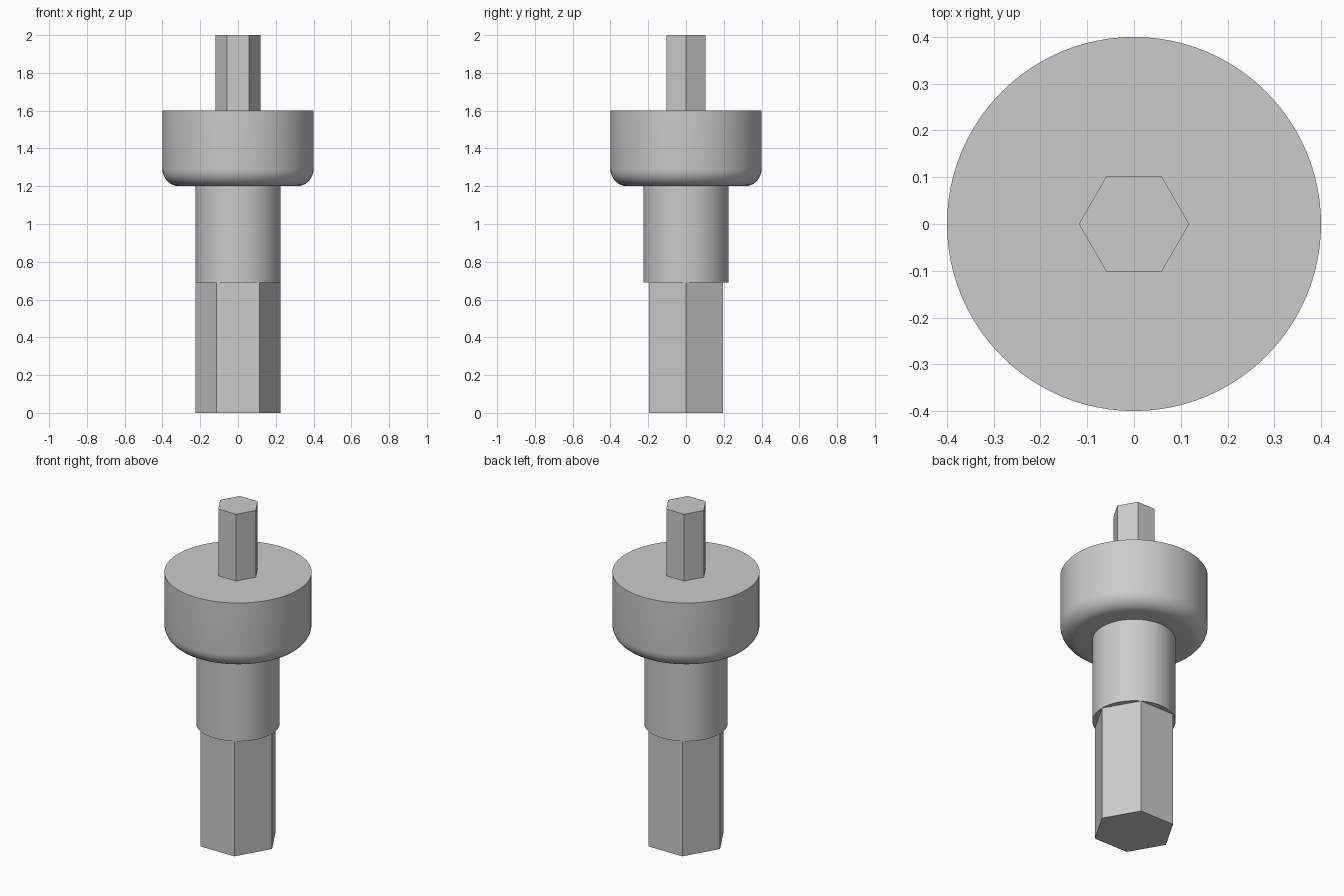
import bpy
import bmesh
import math

cube = bpy.data.objects.get("Cube")
if cube:
    bpy.data.objects.remove(cube, do_unlink=True)

# Single grey metal
steel = bpy.data.materials.new("grey metal")
steel.use_nodes = True
GREY = (0.6, 0.6, 0.6, 1.0)
steel.diffuse_color = GREY
steel.node_tree.nodes["Principled BSDF"].inputs["Base Color"].default_value = GREY


def prism(name, radius, bottom, top, sides, smooth=False):
    """Upright capped prism with a corner on the x axis."""
    bpy.ops.mesh.primitive_cylinder_add(
        vertices=sides, radius=radius, depth=top - bottom,
        location=(0, 0, (bottom + top) / 2))
    obj = bpy.context.object
    obj.name = obj.data.name = name
    # the primitive starts on the y axis; turn a corner onto x
    obj.rotation_euler.z = math.pi / 2
    bpy.ops.object.transform_apply(location=False, rotation=True, scale=False)
    obj.data.materials.append(steel)
    if smooth:
        bpy.ops.object.shade_smooth_by_angle(angle=math.radians(30))
    return obj


def round_bottom_rim(obj, radius, segments):
    """Fillet the lower circular edge."""
    bm = bmesh.new()
    bm.from_mesh(obj.data)
    rim = [e for e in bm.edges if all(v.co.z < 0 for v in e.verts)]
    bmesh.ops.bevel(bm, geom=rim, offset=radius, offset_type='OFFSET',
                    segments=segments, profile=0.5, affect='EDGES')
    bm.to_mesh(obj.data)
    bm.free()
    bpy.ops.object.shade_smooth_by_angle(angle=math.radians(30))


# Hexagonal shank, its corners reaching the sleeve surface
prism("hex_shank", 0.226, 0.0, 0.85, 6)

# Round sleeve between shank and collar
prism("round_sleeve", 0.226, 0.69, 1.2, 96, smooth=True)

# Wide collar with a rounded lower rim
collar = prism("collar", 0.4, 1.2, 1.6, 96)
round_bottom_rim(collar, 0.09, 8)

# Slim hexagonal drive tip
prism("hex_tip", 0.118, 1.6, 2.0, 6)
